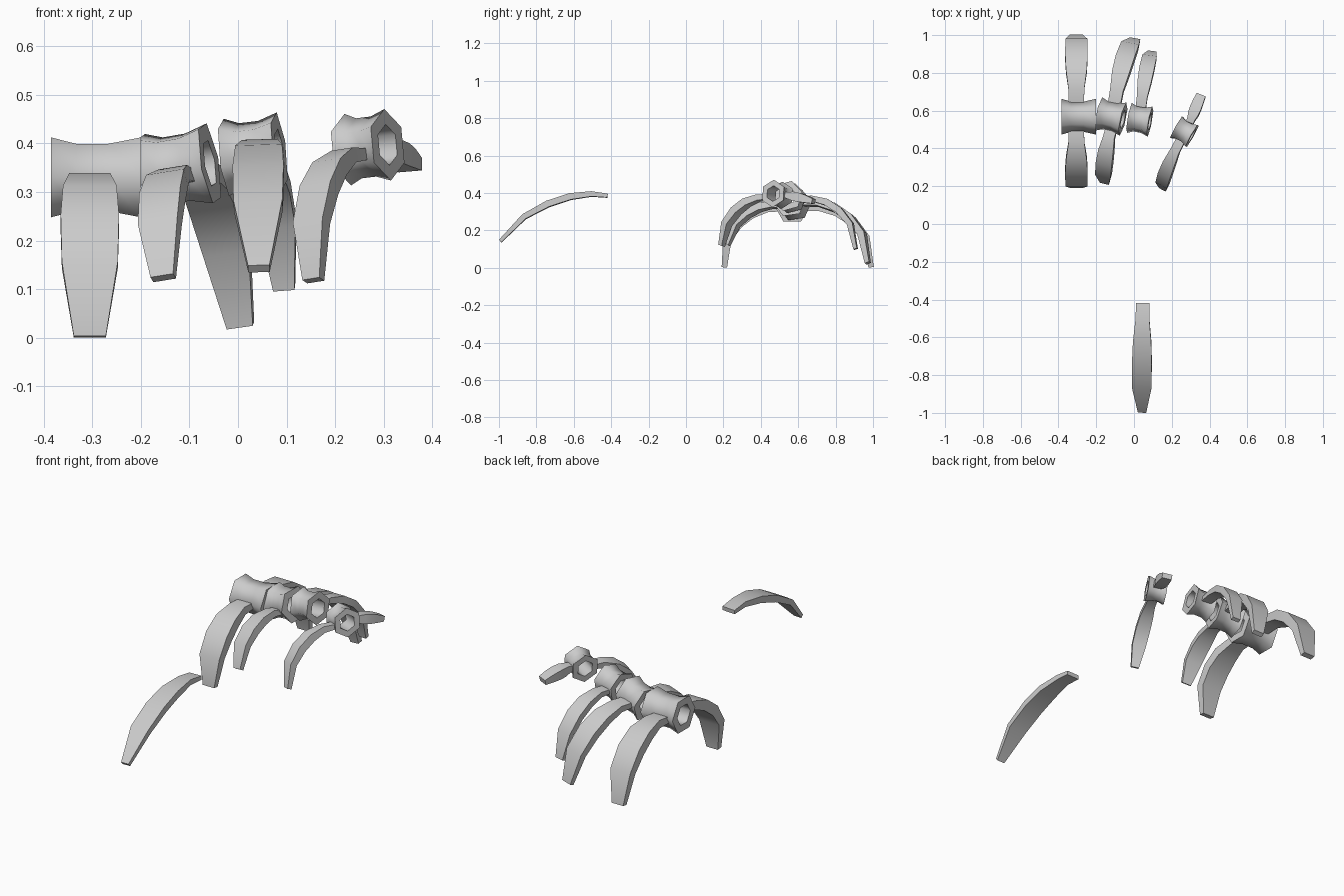
import bpy, bmesh, math
from mathutils import Vector

if "Cube" in bpy.data.objects:
    bpy.data.objects.remove(bpy.data.objects["Cube"])


def finish(name, bm, smooth):
    bmesh.ops.recalc_face_normals(bm, faces=bm.faces)
    mesh = bpy.data.meshes.new(name)
    bm.to_mesh(mesh)
    bm.free()
    ob = bpy.data.objects.new(name, mesh)
    bpy.context.collection.objects.link(ob)
    bpy.ops.object.select_all(action='DESELECT')
    ob.select_set(True)
    bpy.context.view_layer.objects.active = ob
    bpy.ops.object.shade_smooth_by_angle(angle=math.radians(smooth))
    return ob


def bridge(bm, a, b):
    n = len(a)
    for i in range(n):
        bm.faces.new((a[i], a[(i + 1) % n], b[(i + 1) % n], b[i]))


def vertebra(name, start, end, r, roll=0):
    # hexagonal hollow tube with a pinched waist
    start, end = Vector(start), Vector(end)
    axis = (end - start).normalized()
    side = Vector((0, 0, 1)).cross(axis).normalized()
    up = axis.cross(side)
    profile = [(0, 1), (.28, .84), (.64, .84), (1, 1), (1, .57), (0, .57)]
    bm = bmesh.new()
    rings = []
    for t, k in profile:
        c = start.lerp(end, t)
        angles = [i * math.pi / 3 + math.radians(roll) for i in range(6)]
        rings.append([bm.verts.new(c + r * k * (side * math.cos(a) + up * math.sin(a)))
                      for a in angles])
    for i in range(len(rings)):
        bridge(bm, rings[i], rings[(i + 1) % len(rings)])
    finish(name, bm, 65)
    return axis


def rib(name, root, tip, axis, width, bulge, tip_k=.55, thick=.45):
    # flat curved blade: along chord, bow height, width factor, thickness factor
    root, tip = Vector(root), Vector(tip)
    chord = tip - root
    length = chord.length
    d = chord.normalized()
    w = (axis - d * axis.dot(d)).normalized()
    n = d.cross(w)
    if n.z < 0:
        n = -n
    profile = [(0, 0, .68, .6), (.12, .5, .7, .8), (.3, .88, .92, 1),
               (.5, 1, 1, 1), (.73, .84, .96, .85), (1, 0, tip_k, .55)]
    pts = [root + d * length * t + n * length * bulge * h for t, h, _, _ in profile]
    bm = bmesh.new()
    rings = []
    for i, (_, _, kw, kt) in enumerate(profile):
        tan = (pts[min(i + 1, 5)] - pts[max(i - 1, 0)]).normalized()
        if i == 5:
            tan = (tan + d * .3).normalized()
        up = w.cross(tan).normalized()
        a, b = w * width * kw / 2, up * width * thick * kt / 2
        ring = []
        for p in (pts[i] + a + b, pts[i] - a + b, pts[i] - a - b, pts[i] + a - b):
            p.z = max(p.z, 0)
            ring.append(bm.verts.new(p))
        rings.append(ring)
    for a, b in zip(rings, rings[1:]):
        bridge(bm, a, b)
    bm.faces.new(rings[0])
    bm.faces.new(rings[-1])
    finish(name, bm, 30)


# spine, running from the large left segment to the small right one
a1 = vertebra("vertebra_1", (-.385, .568, .33), (-.2, .568, .33), .095)
a2 = vertebra("vertebra_2", (-.185, .583, .337), (-.058, .555, .359), .09, 8)
a3 = vertebra("vertebra_3", (-.024, .562, .371), (.085, .542, .384), .083, 15)
a4 = vertebra("vertebra_4", (.226, .512, .387), (.308, .466, .397), .074, 30)

# ribs still attached to the spine
rib("rib_1_front", (-.305, .51, .318), (-.305, .205, 0), a1, .12, .25)
rib("rib_1_back", (-.305, .63, .318), (-.305, .99, 0), a1, .12, .25)
rib("rib_2_front", (-.117, .515, .328), (-.154, .222, .123), a2, .088, .22)
rib("rib_2_back", (-.105, .625, .345), (.005, .972, .025), a2, .1, .23)
rib("rib_3_back", (.035, .605, .365), (.095, .907, .1), a3, .08, .24)
rib("rib_4_front", (.245, .44, .375), (.155, .19, .118), a4, .072, .22, .55, .55)
rib("rib_4_broken_back", (.295, .535, .388), (.355, .682, .355), a4, .06, .02, .85, .8)

# fallen rib lying apart from the spine
rib("rib_3_detached", (.047, -.42, .385), (.043, -.993, .142), Vector((1, 0, .04)), .105, .135, .42, .33)
